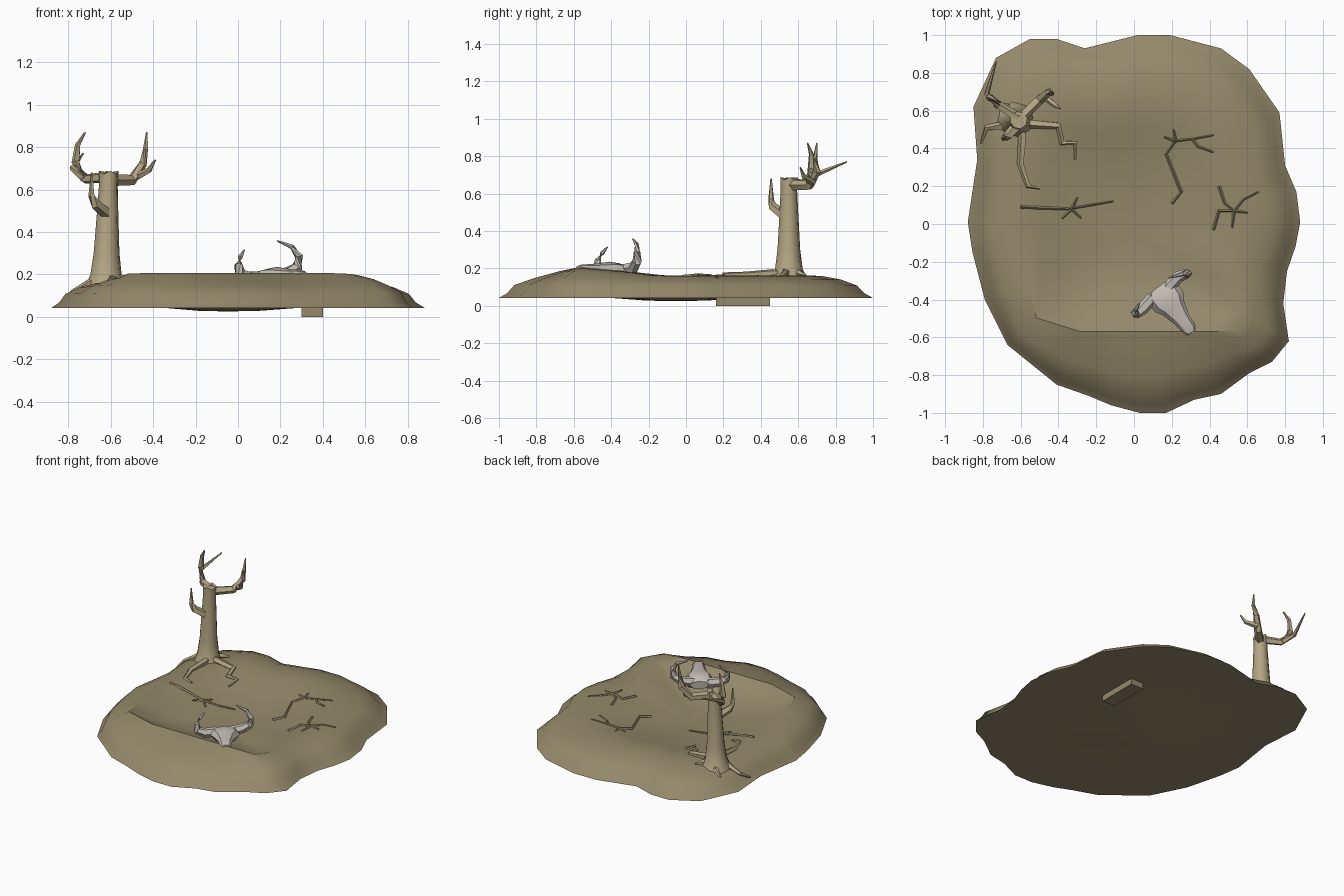
import bpy, bmesh, math
from mathutils import Vector
from mathutils.bvhtree import BVHTree

if "Cube" in bpy.data.objects:
    bpy.data.objects.remove(bpy.data.objects["Cube"])


def material(name, rgb):
    m = bpy.data.materials.new(name)
    m.diffuse_color = (*rgb, 1)
    m.use_nodes = True
    m.node_tree.nodes["Principled BSDF"].inputs["Base Color"].default_value = m.diffuse_color
    return m


EARTH = material("earth", (0.30, 0.25, 0.145))
WOOD = material("dry_wood", (0.46, 0.38, 0.23))
BONE = material("bone", (0.55, 0.51, 0.46))


def finish(bm, name, mat, angle=30):
    bmesh.ops.recalc_face_normals(bm, faces=bm.faces)
    me = bpy.data.meshes.new(name)
    bm.to_mesh(me)
    bm.free()
    ob = bpy.data.objects.new(name, me)
    bpy.context.collection.objects.link(ob)
    me.materials.append(mat)
    bpy.ops.object.select_all(action='DESELECT')
    ob.select_set(True)
    bpy.context.view_layer.objects.active = ob
    bpy.ops.object.shade_smooth_by_angle(angle=math.radians(angle))
    return ob


def bridge(bm, rings):
    for a, b in zip(rings, rings[1:]):
        n = len(a)
        for i in range(n):
            j = (i + 1) % n
            bm.faces.new((a[i], a[j], b[j], b[i]))


def fan(bm, ring, co):
    tip = bm.verts.new(co)
    for i in range(len(ring)):
        bm.faces.new((ring[i], ring[(i + 1) % len(ring)], tip))


def tube(bm, pts, r0, r1, sides=5):
    """Tapered limb through a list of points."""
    pts = [Vector(p) for p in pts]
    rings = []
    for k, p in enumerate(pts):
        d = (pts[min(k + 1, len(pts) - 1)] - pts[max(k - 1, 0)]).normalized()
        ref = Vector((0, 0, 1)) if abs(d.z) < 0.9 else Vector((0, 1, 0))
        s = d.cross(ref).normalized()
        u = s.cross(d)
        r = r0 + (r1 - r0) * (k / (len(pts) - 1)) ** 1.5
        rings.append([bm.verts.new(p + r * (math.cos(a) * s + math.sin(a) * u))
                      for a in (2 * math.pi * i / sides for i in range(sides))])
    bridge(bm, rings)
    bm.faces.new(rings[0])
    bm.faces.new(rings[-1])


# Ground: low outer cliff, raised rim, shallow basin, gently bulging underside
outline = [(.02, 1), (.19, 1), (.46, .93), (.61, .82), (.77, .59), (.80, .31), (.86, .17),
           (.88, .01), (.855, -.12), (.81, -.25), (.79, -.42), (.82, -.62), (.73, -.73),
           (.61, -.79), (.46, -.9), (.32, -.93), (.17, -1), (.03, -1), (-.12, -.96),
           (-.24, -.91), (-.41, -.85), (-.67, -.64), (-.79, -.4), (-.855, -.15), (-.88, .01),
           (-.83, .34), (-.85, .62), (-.73, .88), (-.55, .98), (-.41, .98), (-.26, .93)]
centre = Vector((-.05, -.06))
# scale at back, height at back, scale at front, height at front
top_steps = [(1, .042, 1, .042), (.955, .068, .955, .068), (.92, .108, .915, .112),
             (.84, .140, .80, .150), (.74, .160, .67, .185), (.64, .163, .56, .207),
             (.54, .145, .49, .165), (.43, .122, .39, .128), (.29, .10, .27, .10),
             (.14, .088, .14, .088)]
under_steps = [(1, .042), (.7, .042), (.36, .042), (.16, .028)]


def ring_at(bm, sb, zb, sf, zf):
    ring = []
    for x, y in outline:
        d = Vector((x, y)) - centre
        w = min(1, max(0, -d.y / d.length * 1.9 - .35))
        # keep the front ridge running nearly straight across
        ridge = min(.76, max(.54, .51 / max(-d.y, .1)))
        f = sf * ridge / .56 if sf <= .56 else 1 - (1 - sf) * (1 - ridge) / .44
        p = centre + d * (sb + (f - sb) * w)
        ring.append(bm.verts.new((p.x, p.y, zb + (zf - zb) * w)))
    return ring


bm = bmesh.new()
rings = [ring_at(bm, *s) for s in top_steps]
bridge(bm, rings)
fan(bm, rings[-1], (*centre, .085))
under = [rings[0]]
for s, z in under_steps[1:]:
    under.append([bm.verts.new((*(centre + (Vector(p) - centre) * s), z)) for p in outline])
bridge(bm, under)
fan(bm, under[-1], (*centre, .025))
ground_bvh = BVHTree.FromBMesh(bm)
finish(bm, "ground", EARTH, 40)


def on_ground(x, y, lift):
    hit = ground_bvh.ray_cast(Vector((x, y, 2)), Vector((0, 0, -1)))[0]
    return (x, y, (hit.z if hit else .05) + lift)


# Small block under the ground
bm = bmesh.new()
bmesh.ops.create_cube(bm, size=1)
for v in bm.verts:
    v.co = Vector((.35 + .1 * v.co.x, .305 + .29 * v.co.y, .03 + .06 * v.co.z))
finish(bm, "buried_block", EARTH)

# Fallen twigs half sunk in the basin
twigs = [[(.20, .11), (.25, .17), (.17, .37), (.22, .44), (.31, .45), (.42, .47)],
         [(.31, .45), (.34, .41), (.42, .38)], [(.22, .44), (.16, .46)], [(.22, .44), (.21, .5)],
         [(.42, -.03), (.45, .07), (.53, .07), (.58, .13), (.66, .17)],
         [(.45, .2), (.48, .11), (.53, .07)], [(.53, .07), (.6, .06)], [(.53, .07), (.52, -.02)],
         [(-.6, .09), (-.48, .085), (-.35, .08), (-.23, .1), (-.11, .12)],
         [(-.33, .08), (-.3, .14)], [(-.33, .08), (-.38, .03)], [(-.33, .08), (-.28, .03)]]
bm = bmesh.new()
for path in twigs:
    tube(bm, [on_ground(x, y, .003) for x, y in path], .009, .004, 4)
finish(bm, "fallen_twigs", EARTH)

# Dead tree trunk with a flared foot and broken top
bm = bmesh.new()
rings = []
for z, r in [(.09, .115), (.15, .095), (.2, .075), (.3, .062), (.48, .052), (.62, .045), (.68, .047)]:
    x = -.625 + .015 * (z - .1) / .58
    rings.append([bm.verts.new((x + r * math.cos(a), .55 + r * math.sin(a), z))
                  for a in (math.pi * i / 4 + .2 for i in range(8))])
for i, v in enumerate(rings[-1]):
    v.co.z += .008 * (-1) ** i
bridge(bm, rings)
bm.faces.new(rings[0])
fan(bm, rings[-1], (-.61, .55, .68))
finish(bm, "tree_trunk", WOOD, 50)

# Branches
bm = bmesh.new()
for pts, r0, r1 in [
    ([(-.6, .56, .645), (-.5, .66, .645), (-.45, .70, .72), (-.435, .69, .79), (-.43, .7, .87)], .03, .004),
    ([(-.48, .68, .66), (-.42, .63, .69), (-.39, .61, .74)], .02, .004),
    ([(-.61, .56, .66), (-.72, .63, .65), (-.78, .69, .70), (-.73, .86, .77)], .028, .004),
    ([(-.72, .63, .65), (-.765, .67, .73), (-.755, .67, .81), (-.72, .65, .87)], .025, .004),
    ([(-.61, .53, .48), (-.67, .465, .53), (-.69, .455, .57), (-.69, .455, .68)], .03, .004),
]:
    tube(bm, pts, r0, r1)
finish(bm, "tree_branches", WOOD)

# Roots crawling over the ground
bm = bmesh.new()
for path in [
    [(-.63, .55), (-.7, .52), (-.78, .51), (-.81, .43)],
    [(-.61, .54), (-.59, .46), (-.6, .32), (-.56, .2), (-.5, .19)],
    [(-.62, .54), (-.54, .53), (-.4, .52), (-.38, .43), (-.31, .43), (-.31, .34)],
    [(-.62, .55), (-.56, .61), (-.52, .64)],
    [(-.62, .55), (-.67, .62), (-.72, .64)],
]:
    pts = [on_ground(x, y, .012 if i < 2 else .003) for i, (x, y) in enumerate(path)]
    tube(bm, pts, .026, .007)
finish(bm, "tree_roots", WOOD)

# Horned skull leaning on the front rim: lofted from brow to muzzle
bm = bmesh.new()
a, b = Vector((.13, -.335, .18)), Vector((.305, -.575, .205))
axis = (b - a).normalized()
side = axis.cross(Vector((0, 0, 1))).normalized()
up = side.cross(axis)
rings = []
for t, w, h in [(0, .06, .03), (.1, .095, .045), (.32, .092, .048), (.45, .068, .04),
                (.7, .045, .026), (.93, .038, .018), (1, .024, .01)]:
    p = a.lerp(b, t)
    rings.append([bm.verts.new(p + side * w * math.cos(q) + up * h * math.sin(q))
                  for q in (math.pi * i / 4 for i in range(8))])
bridge(bm, rings)
bm.faces.new(rings[0])
bm.faces.new(rings[-1])
finish(bm, "skull", BONE)

# Horns
bm = bmesh.new()
tube(bm, [(.18, -.34, .19), (.235, -.28, .205), (.28, -.262, .235), (.288, -.262, .285),
          (.255, -.265, .33), (.185, -.285, .358)], .034, .004, 6)
tube(bm, [(.10, -.39, .185), (.045, -.45, .185), (.01, -.475, .205), (.002, -.47, .245),
          (.01, -.45, .28), (.03, -.42, .315)], .034, .004, 6)
finish(bm, "skull_horns", BONE)
